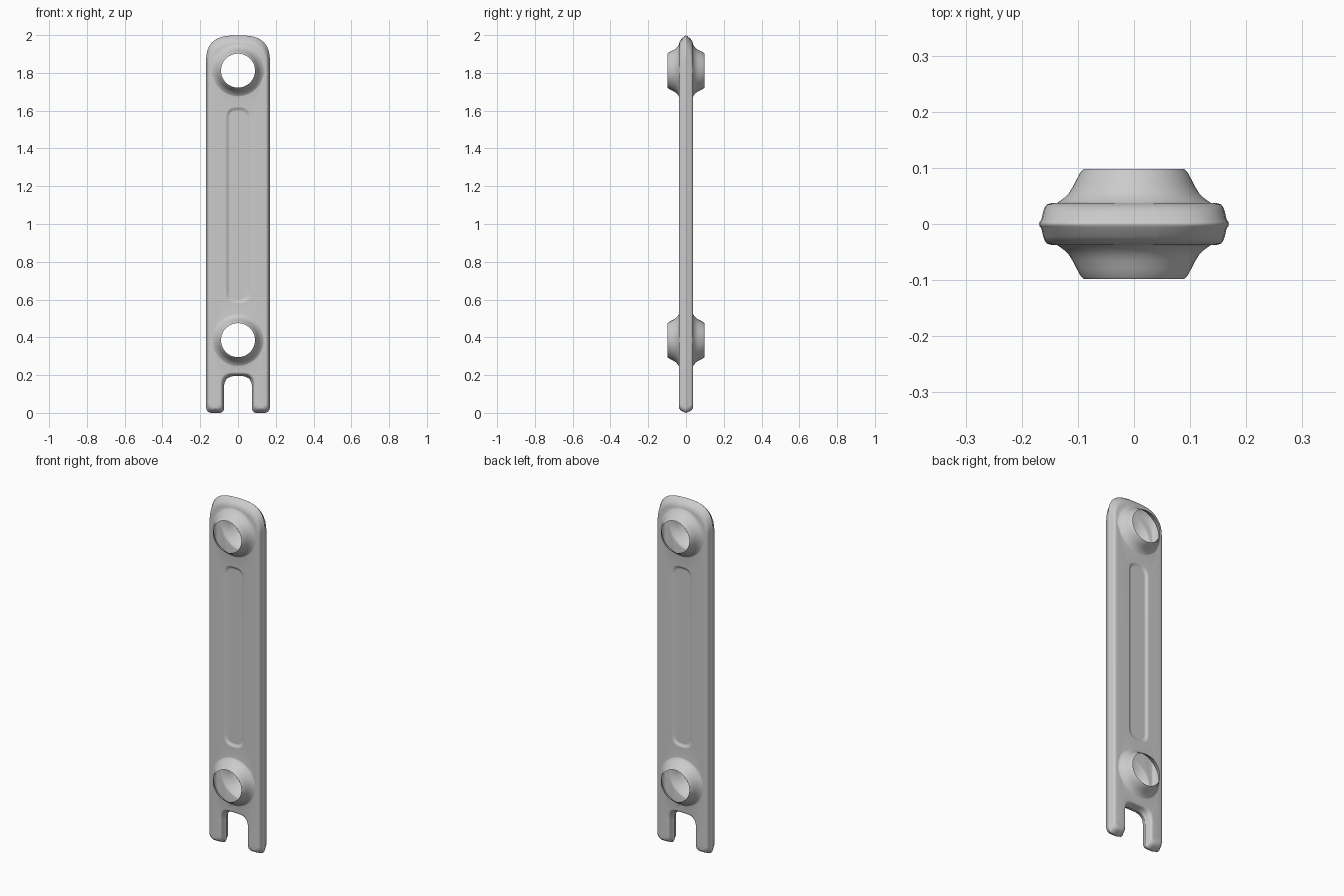
import bpy
import bmesh
from math import cos, sin, tau, radians
from mathutils import Vector

cube = bpy.data.objects.get("Cube")
if cube:
    bpy.data.objects.remove(cube, do_unlink=True)

FACE_Y = 0.037          # half thickness of the flat web
PORTS = (0.385, 1.812)  # heights of the two round ports


def rounded(corners, steps=8):
    """Closed outline of (x, z) points with each (x, z, cut) corner rounded."""
    points = []
    for i, (x, z, cut) in enumerate(corners):
        c = Vector((x, z))
        before = Vector(corners[i - 1][:2])
        after = Vector(corners[(i + 1) % len(corners)][:2])
        a = c + (before - c).normalized() * cut
        b = c + (after - c).normalized() * cut
        for k in range(steps + 1):
            t = k / steps
            points.append(a * (1 - t) ** 2 + c * 2 * t * (1 - t) + b * t * t)
    return points


def body_outline(side, end):
    """Two-legged outline, drawn in by side on the flanks and end at top and feet."""
    inner, outer = 0.074 + side, 0.169 - side
    foot, top = end * 0.6, 2.0 - end
    half = [(inner, 0.195 + side, 0.06), (inner, foot, 0.027),
            (outer, foot, 0.032), (outer, top - 0.012, 0.12)]
    left = [(-x, z, cut) for x, z, cut in reversed(half)]
    return rounded(half + [(0, top, 0.04)] + left)


def panel_outline(inset):
    w, low, high = 0.066 - inset, 0.58 + inset, 1.62 - inset
    cut = 0.058 - inset
    return rounded([(-w, low, cut), (w, low, cut), (w, high, cut), (-w, high, cut)])


def circle(radius, z, count=64):
    return [(radius * cos(tau * i / count), z + radius * sin(tau * i / count))
            for i in range(count)]


def add_rings(bm, rings):
    """Skin a list of (outline, y) rings and return the vertices of each ring."""
    loops = [[bm.verts.new((x, -y, z)) for x, z in outline] for outline, y in rings]
    for a, b in zip(loops, loops[1:]):
        for i in range(len(a)):
            j = (i + 1) % len(a)
            bm.faces.new((a[i], a[j], b[j], b[i]))
    return loops


def loop_edges(bm, loop):
    return [bm.edges.get((loop[i - 1], loop[i])) for i in range(len(loop))]


bm = bmesh.new()

# Rim: thin casting ridge, steep flank and rounded shoulder
rim = [(0, 0, 0), (0.001, 0.002, 0.004), (0.004, 0.005, 0.008),
       (0.007, 0.016, 0.022), (0.010, 0.026, 0.030),
       (0.014, 0.036, 0.035), (0.021, 0.046, FACE_Y)]
borders = [add_rings(bm, [(body_outline(s, e), y) for s, e, y in rim])[-1]]

# Flared open ports
flare = [(0.138, FACE_Y), (0.132, 0.041), (0.124, 0.047), (0.116, 0.055),
         (0.109, 0.066), (0.102, 0.080), (0.096, 0.091), (0.090, 0.098)]
for port_z in PORTS:
    borders.append(add_rings(bm, [(circle(r, port_z), y) for r, y in flare])[0])

# Shallow recessed panel
steps = [(0, 0), (0.005, 0.001), (0.011, 0.005), (0.017, 0.008), (0.022, 0.009)]
panel = add_rings(bm, [(panel_outline(i), FACE_Y - d) for i, d in steps])
bm.faces.new(panel[-1])
borders.append(panel[0])

# Flat web between rim, ports and panel
web_edges = [e for loop in borders for e in loop_edges(bm, loop)]
bmesh.ops.triangle_fill(bm, use_beauty=True, edges=web_edges, normal=(0, -1, 0))

# Consistent outward normals
bmesh.ops.recalc_face_normals(bm, faces=bm.faces)
if sum(f.normal.y * f.calc_area() for f in bm.faces) > 0:
    bmesh.ops.reverse_faces(bm, faces=bm.faces)

mesh = bpy.data.meshes.new("radiator_section")
bm.to_mesh(mesh)
bm.free()
section = bpy.data.objects.new("radiator_section", mesh)
bpy.context.collection.objects.link(section)

bpy.ops.object.select_all(action='DESELECT')
section.select_set(True)
bpy.context.view_layer.objects.active = section
bpy.ops.object.shade_smooth_by_angle(angle=radians(50))

# Back half
mirror = section.modifiers.new("back_half", 'MIRROR')
mirror.use_axis = (False, True, False)
mirror.merge_threshold = 0.0005
normals = section.modifiers.new("even_shading", 'WEIGHTED_NORMAL')
normals.keep_sharp = True
